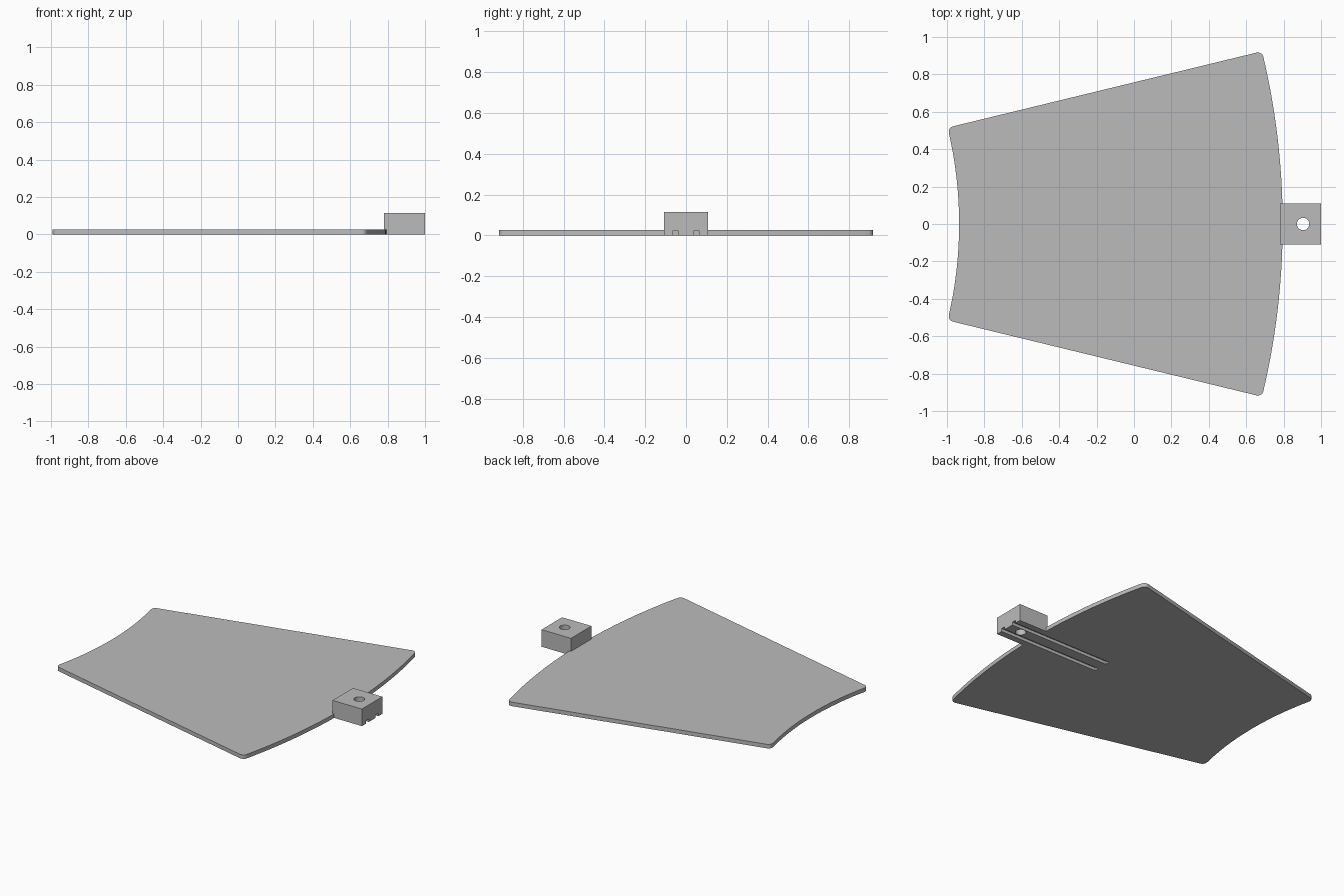
import bpy
import bmesh
import math

if "Cube" in bpy.data.objects:
    bpy.data.objects.remove(bpy.data.objects["Cube"], do_unlink=True)

grey = bpy.data.materials.new("plain grey")
grey.use_nodes = True
grey.diffuse_color = (0.5, 0.5, 0.5, 1)
grey.node_tree.nodes["Principled BSDF"].inputs["Base Color"].default_value = (0.5, 0.5, 0.5, 1)

THICK = 0.027
APEX = -3.118
HALF_ANGLE = math.radians(13.65)


def finish(name, bm):
    bmesh.ops.recalc_face_normals(bm, faces=bm.faces)
    mesh = bpy.data.meshes.new(name)
    bm.to_mesh(mesh)
    bm.free()
    mesh.materials.append(grey)
    obj = bpy.data.objects.new(name, mesh)
    bpy.context.collection.objects.link(obj)
    return obj


def box(name, x, y, z):
    bm = bmesh.new()
    bmesh.ops.create_cube(bm, size=1)
    for v in bm.verts:
        for i, (low, high) in enumerate((x, y, z)):
            v.co[i] = high if v.co[i] > 0 else low
    return finish(name, bm)


def combine(target, tool, operation):
    mod = target.modifiers.new(operation.lower(), "BOOLEAN")
    mod.operation = operation
    mod.solver = "EXACT"
    mod.object = tool
    bpy.context.view_layer.objects.active = target
    bpy.ops.object.modifier_apply(modifier=mod.name)
    bpy.data.objects.remove(tool, do_unlink=True)


def arc(radius, start, end, steps):
    angles = [start + (end - start) * i / steps for i in range(steps + 1)]
    return [(APEX + radius * math.cos(a), radius * math.sin(a), 0) for a in angles]


# Curved panel: a ring sector with rounded corners
bm = bmesh.new()
outer = [bm.verts.new(p) for p in arc(3.913, -HALF_ANGLE, HALF_ANGLE, 32)]
inner = [bm.verts.new(p) for p in arc(2.183, HALF_ANGLE, -HALF_ANGLE, 24)]
bm.faces.new(outer + inner)
corners = [outer[0], outer[-1], inner[0], inner[-1]]
bmesh.ops.bevel(bm, geom=corners, offset=0.03, segments=5, profile=0.5, affect="VERTICES")
solid = bmesh.ops.extrude_face_region(bm, geom=bm.faces[:])
top = [g for g in solid["geom"] if isinstance(g, bmesh.types.BMVert)]
bmesh.ops.translate(bm, verts=top, vec=(0, 0, THICK))
panel = finish("panel_with_mount", bm)

# Mounting block fused to the middle of the wide end
block = box("mount_block", (0.781, 1.0), (-0.109, 0.109), (0, 0.115))
combine(panel, block, "UNION")

# Two wire grooves along the underside
for side in (-1, 1):
    groove = box("groove_cutter", (0.255, 1.1),
                 (side * 0.051 - 0.015, side * 0.051 + 0.015), (-0.05, 0.02))
    combine(panel, groove, "DIFFERENCE")

# Vertical hole through the block
bm = bmesh.new()
bmesh.ops.create_cone(bm, cap_ends=True, segments=32, radius1=0.033, radius2=0.033, depth=0.4)
bmesh.ops.translate(bm, verts=bm.verts, vec=(0.904, 0, 0.05))
combine(panel, finish("hole_cutter", bm), "DIFFERENCE")

# Smooth arcs, sharp edges
bpy.ops.object.select_all(action="DESELECT")
panel.select_set(True)
bpy.context.view_layer.objects.active = panel
bpy.ops.object.shade_smooth_by_angle(angle=math.radians(30))
